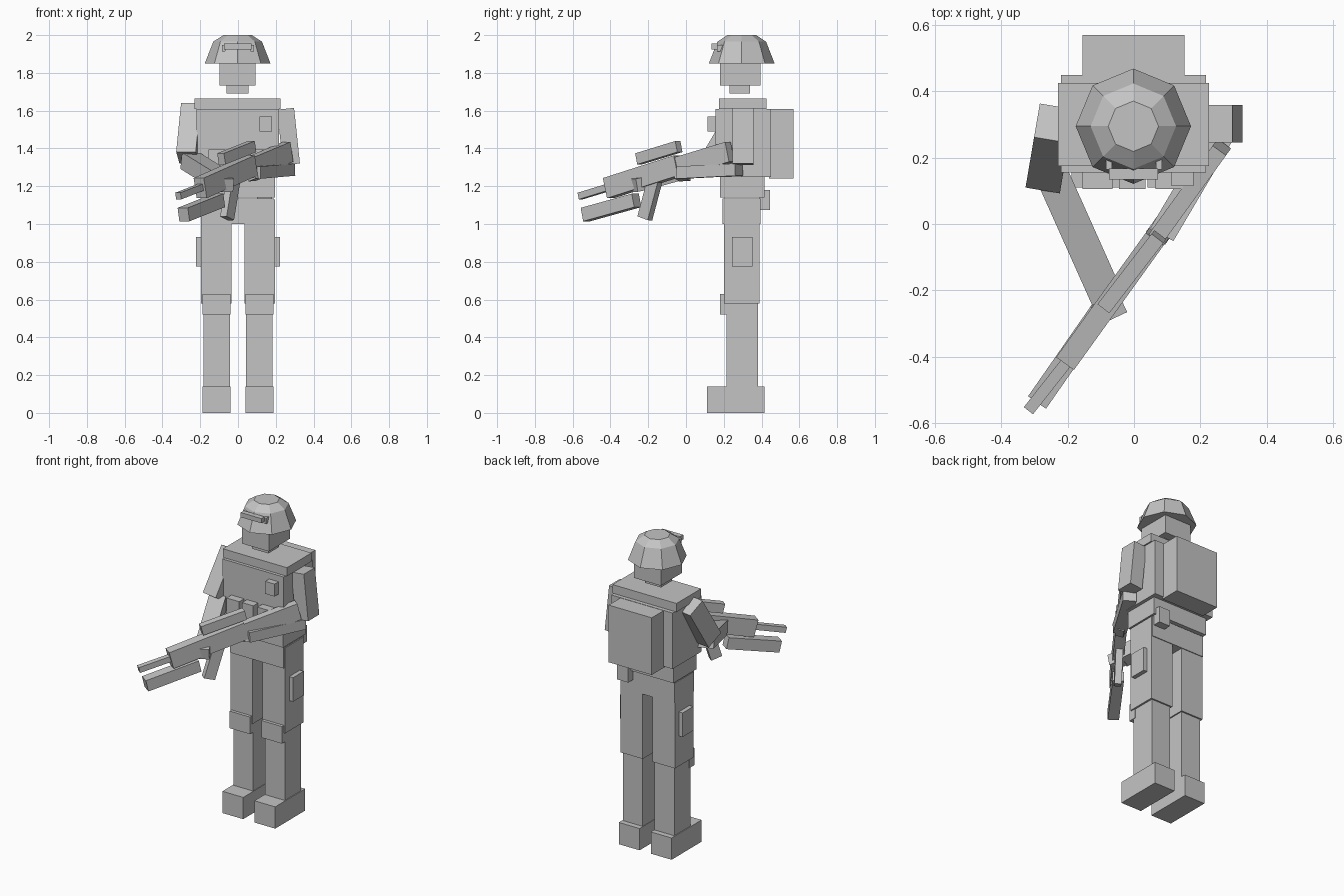
import bpy, bmesh, math
from mathutils import Vector, Matrix

if "Cube" in bpy.data.objects:
    bpy.data.objects.remove(bpy.data.objects["Cube"])

grey = bpy.data.materials.new("plain_grey")
grey.diffuse_color = (0.55, 0.55, 0.55, 1)
grey.use_nodes = True
grey.node_tree.nodes["Principled BSDF"].inputs["Base Color"].default_value = grey.diffuse_color


def finish(name, bm):
    bmesh.ops.recalc_face_normals(bm, faces=bm.faces)
    me = bpy.data.meshes.new(name)
    bm.to_mesh(me)
    bm.free()
    me.materials.append(grey)
    ob = bpy.data.objects.new(name, me)
    bpy.context.collection.objects.link(ob)
    return ob


def box(name, x, y, z):
    """Upright box from (min, max) ranges."""
    bm = bmesh.new()
    bmesh.ops.create_cube(bm, size=1)
    for v in bm.verts:
        v.co = [r[0] + (c + 0.5) * (r[1] - r[0]) for r, c in zip((x, y, z), v.co)]
    return finish(name, bm)


def beam(name, a, b, width, height, side=None):
    """Box running from a to b; side is its width direction (level by default)."""
    a, b = Vector(a), Vector(b)
    d = (b - a).normalized()
    s = Vector(side) if side else d.cross(Vector((0, 0, 1)))
    s = (s - d * s.dot(d)).normalized()
    u = s.cross(d)
    rot = Matrix((s, d, u)).transposed().to_4x4()
    size = Matrix.Diagonal((width, (b - a).length, height, 1))
    bm = bmesh.new()
    bmesh.ops.create_cube(bm, size=1, matrix=Matrix.Translation((a + b) / 2) @ rot @ size)
    return finish(name, bm)


def mirrored(name, x, y, z):
    for label, s in (("left", 1), ("right", -1)):
        box(f"{label}_{name}", sorted((s * x[0], s * x[1])), y, z)


# Legs
mirrored("boot", (0.04, 0.188), (0.11, 0.415), (0, 0.14))
mirrored("shin", (0.043, 0.183), (0.215, 0.38), (0.14, 0.6))
mirrored("knee_pad", (0.04, 0.187), (0.18, 0.23), (0.52, 0.63))
mirrored("thigh", (0.035, 0.195), (0.2, 0.39), (0.58, 1.13))
mirrored("thigh_pouch", (0.19, 0.222), (0.243, 0.352), (0.775, 0.93))

# Torso
box("hips", (-0.193, 0.19), (0.193, 0.395), (1.0, 1.135))
box("belt", (-0.2, 0.195), (0.18, 0.415), (1.14, 1.255))
box("rear_pouch", (0.1, 0.18), (0.39, 0.445), (1.075, 1.18))
box("torso", (-0.22, 0.217), (0.155, 0.45), (1.25, 1.61))
box("shoulder_yoke", (-0.23, 0.226), (0.175, 0.425), (1.61, 1.665))
box("backpack", (-0.155, 0.152), (0.44, 0.57), (1.24, 1.608))
box("chest_radio", (0.113, 0.18), (0.115, 0.16), (1.49, 1.57))
for i, (x0, x1) in enumerate(((-0.155, -0.065), (-0.045, 0.035), (0.065, 0.15))):
    box(f"chest_pouch_{i + 1}", (x0, x1), (0.105, 0.16), (1.27, 1.395))

# Head
box("neck", (-0.06, 0.055), (0.23, 0.34), (1.69, 1.74))
box("head", (-0.097, 0.093), (0.18, 0.395), (1.732, 1.87))

# Eight-sided helmet
bm = bmesh.new()
rings = []
for r, z in ((0.174, 1.85), (0.129, 1.965), (0.076, 2.0)):
    rings.append([bm.verts.new((r * math.cos(k * math.pi / 4) - 0.002,
                                0.295 + r * math.sin(k * math.pi / 4), z)) for k in range(8)])
for lo, hi in zip(rings, rings[1:]):
    for k in range(8):
        n = (k + 1) % 8
        bm.faces.new((lo[k], lo[n], hi[n], hi[k]))
bm.faces.new(rings[0])
bm.faces.new(rings[-1])
finish("helmet", bm)

# Goggles with side clips
box("goggles", (-0.075, 0.072), (0.135, 0.168), (1.925, 1.955))
mirrored("goggle_clip", (0.066, 0.084), (0.165, 0.2), (1.912, 1.948))

# Arms
beam("left_upper_arm", (0.252, 0.302, 1.61), (0.283, 0.302, 1.316), 0.09, 0.113, (1, 0, 0))
beam("left_forearm", (0.268, 0.28, 1.288), (0.085, -0.03, 1.272), 0.08, 0.065)
d = Vector((-0.168, -0.986, 0))
c = Vector((-0.254, 0.228, 1.48))
half = (d * math.sin(0.54) - Vector((0, 0, math.cos(0.54)))) * 0.15
beam("right_upper_arm", c - half, c + half, 0.105, 0.12, (0.986, -0.168, 0))
beam("right_forearm", (-0.255, 0.165, 1.335), (-0.085, -0.215, 1.23), 0.1, 0.09)
beam("right_hand", (-0.09, -0.20, 1.22), (-0.055, -0.275, 1.205), 0.07, 0.07)

# Rifle
beam("rifle_body", (0.07, -0.035, 1.31), (-0.2, -0.41, 1.19), 0.066, 0.11)
beam("rifle_stock", (0.265, 0.232, 1.382), (0.065, -0.045, 1.298), 0.05, 0.108)
beam("rifle_barrel", (-0.19, -0.4, 1.197), (-0.316, -0.56, 1.148), 0.035, 0.036)
beam("rifle_launcher", (-0.1, -0.262, 1.125), (-0.288, -0.532, 1.05), 0.066, 0.073)
beam("rifle_scope", (0.075, -0.038, 1.41), (-0.088, -0.25, 1.345), 0.045, 0.06)
beam("rifle_magazine", (-0.025, -0.165, 1.23), (-0.058, -0.218, 1.03), 0.042, 0.07, (0.81, -0.58, 0))
beam("rifle_grip", (0.075, -0.01, 1.3), (0.095, -0.02, 1.235), 0.05, 0.07, (0.81, -0.58, 0))
